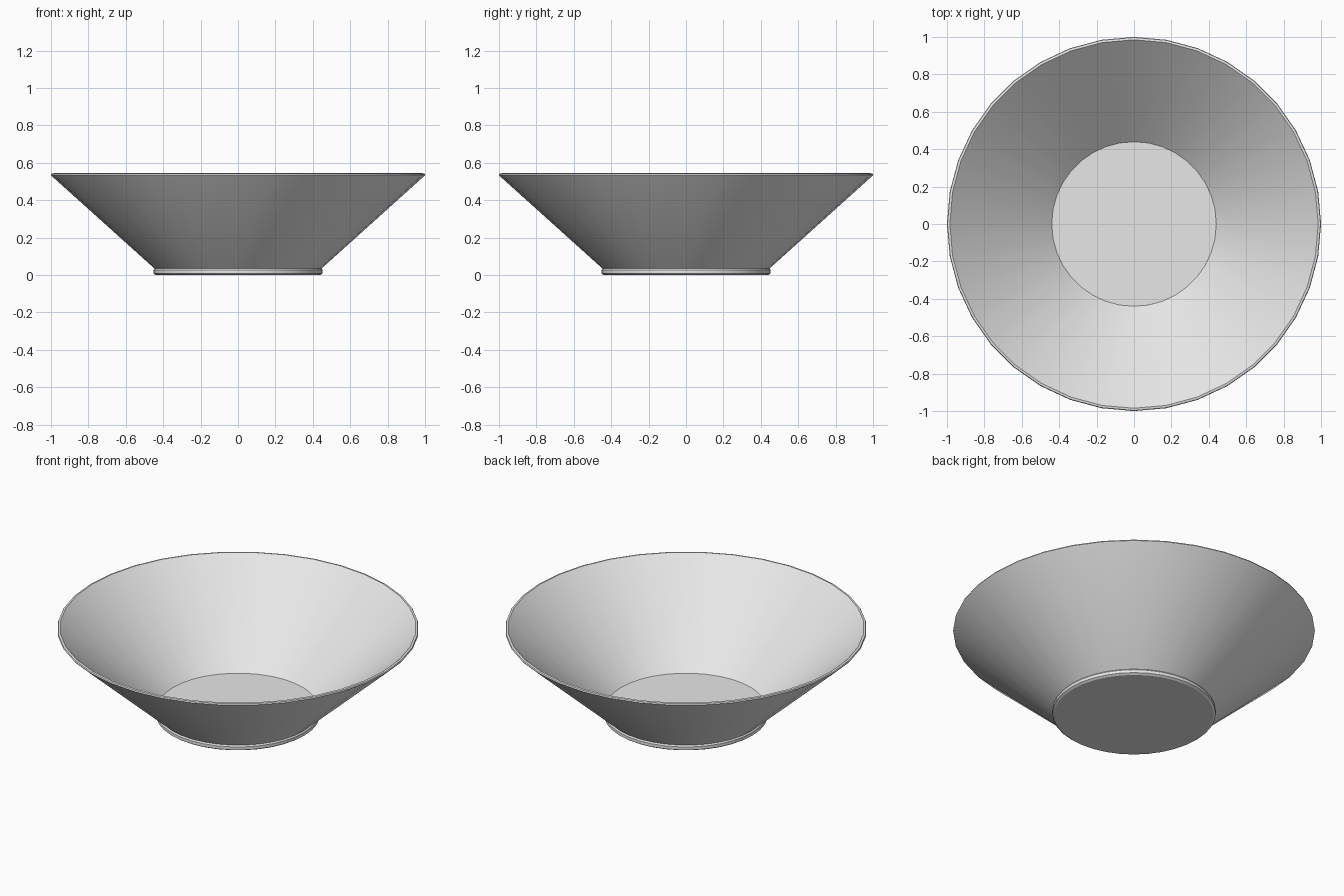
import bpy
import bmesh
import math

SIDES = 36

cube = bpy.data.objects.get("Cube")
if cube:
    bpy.data.objects.remove(cube, do_unlink=True)

# Plain grey glaze
glaze = bpy.data.materials.new("light_grey_glaze")
glaze.use_nodes = True
colour = (0.8, 0.8, 0.8, 1.0)
glaze.diffuse_color = colour
glaze.node_tree.nodes["Principled BSDF"].inputs["Base Color"].default_value = colour

# Cross-section (radius, height): underside, foot, outer wall, lip, inner wall, floor
profile = [
    (0, 0), (0.44, 0), (0.452, 0.008), (0.452, 0.026), (0.446, 0.034),
    (0.995, 0.528), (1.0, 0.535), (0.997, 0.542), (0.985, 0.544),
    (0.44, 0.06), (0, 0.06),
]

# Spin the section into a closed bowl
bm = bmesh.new()
verts = [bm.verts.new((r, 0, z)) for r, z in profile]
edges = [bm.edges.new(pair) for pair in zip(verts, verts[1:])]
bmesh.ops.spin(bm, geom=verts + edges, cent=(0, 0, 0), axis=(0, 0, 1),
               angle=math.tau, steps=SIDES, use_duplicate=False)
bmesh.ops.remove_doubles(bm, verts=bm.verts, dist=0.0005)
bmesh.ops.recalc_face_normals(bm, faces=bm.faces)

mesh = bpy.data.meshes.new("bowl")
bm.to_mesh(mesh)
bm.free()
mesh.materials.append(glaze)

bowl = bpy.data.objects.new("bowl", mesh)
bpy.context.collection.objects.link(bowl)

# Smooth walls with crisp foot and lip
bpy.ops.object.select_all(action='DESELECT')
bowl.select_set(True)
bpy.context.view_layer.objects.active = bowl
bpy.ops.object.shade_smooth_by_angle(angle=math.radians(30))
